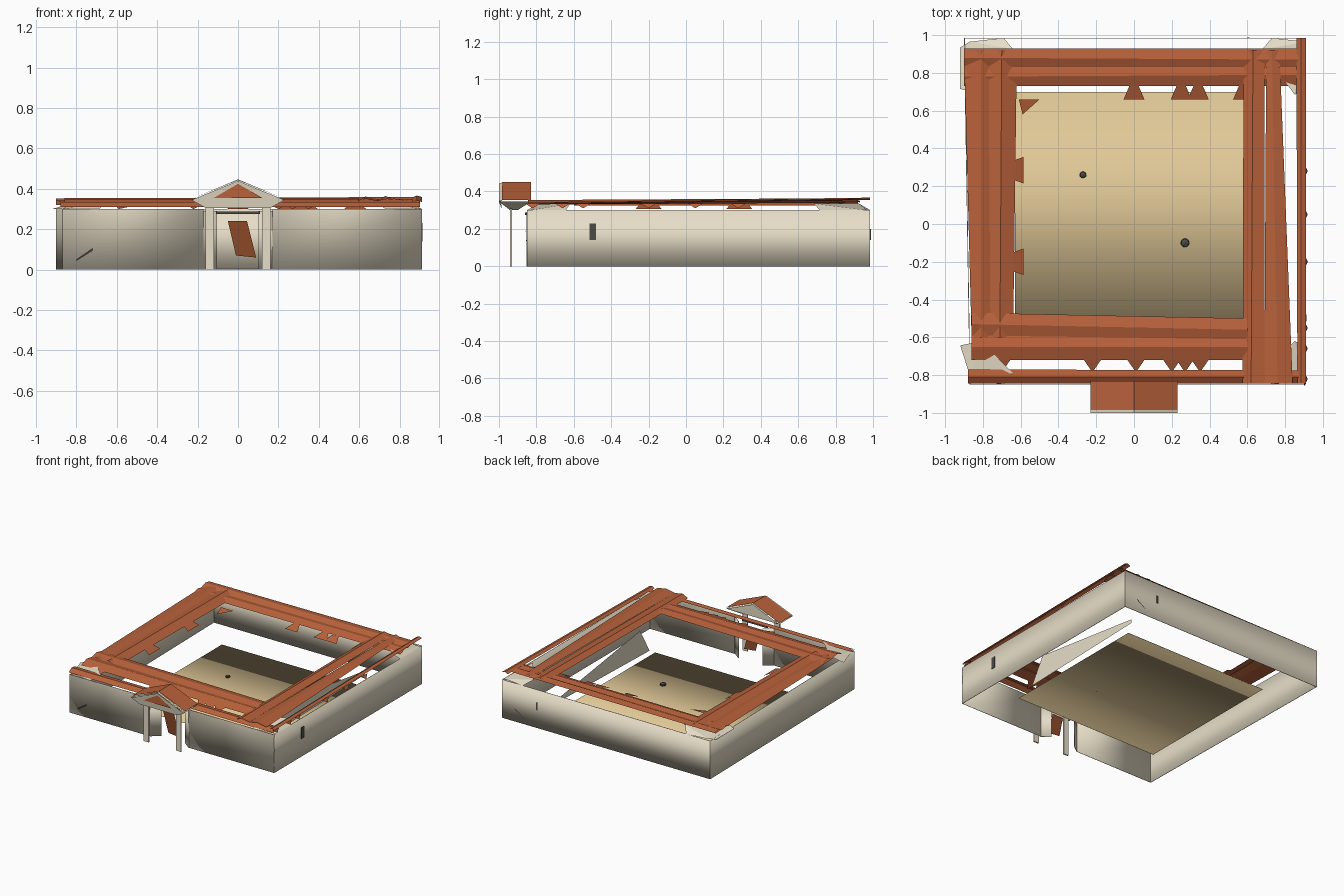
import bpy
import bmesh
from mathutils import Vector

default_cube = bpy.data.objects.get("Cube")
if default_cube:
    bpy.data.objects.remove(default_cube, do_unlink=True)


def make_material(name, colour):
    material = bpy.data.materials.new(name)
    material.use_nodes = True
    rgba = (*colour, 1.0)
    material.diffuse_color = rgba
    material.node_tree.nodes["Principled BSDF"].inputs["Base Color"].default_value = rgba
    return material


plaster = make_material("cream plaster", (0.83, 0.76, 0.60))
tile = make_material("terracotta tile", (0.48, 0.12, 0.043))
sand = make_material("sandy floor", (0.75, 0.58, 0.31))
wood = make_material("brown wood", (0.27, 0.07, 0.022))
slate = make_material("dark slate", (0.07, 0.07, 0.065))


def sheet(name, points, material, faces=None, smooth=False):
    """Open surface; one polygon unless faces are given."""
    mesh = bpy.data.meshes.new(name)
    mesh.from_pydata(points, [], faces or [tuple(range(len(points)))])
    mesh.materials.append(material)
    for polygon in mesh.polygons:
        polygon.use_smooth = smooth
    obj = bpy.data.objects.new(name, mesh)
    bpy.context.scene.collection.objects.link(obj)
    return obj


def wall(name, start, end, high, capped=True, closed_ends=False):
    """Thin wall, soft along its edges; its outside is right of start to end."""
    a, b = Vector((*start, 0)), Vector((*end, 0))
    inward = Vector((0, 0, 1)).cross(b - a).normalized() * 0.004
    up = Vector((0, 0, high))
    points = [a, b, b + up, a + up]
    points += [p + inward for p in points]
    faces = [(0, 1, 2, 3), (5, 4, 7, 6), (4, 5, 1, 0)]
    if capped:
        faces.append((3, 2, 6, 7))
    if closed_ends:
        faces += [(4, 0, 3, 7), (1, 5, 6, 2)]
    return sheet(name, points, plaster, faces, smooth=True)


def box(name, low, high, material):
    bm = bmesh.new()
    bmesh.ops.create_cube(bm, size=1)
    low, high = Vector(low), Vector(high)
    for v in bm.verts:
        v.co = (low + high) / 2 + v.co * (high - low)
    mesh = bpy.data.meshes.new(name)
    bm.to_mesh(mesh)
    bm.free()
    mesh.materials.append(material)
    obj = bpy.data.objects.new(name, mesh)
    bpy.context.scene.collection.objects.link(obj)
    return obj


def roof_band(name, along_x, span, starts, ends, heights, rise=0):
    """Long folded strip of roofing; starts and ends are offsets across it."""
    points = []
    for position, offsets, lift in zip(span, (starts, ends), (0, rise)):
        for offset, z in zip(offsets, heights):
            plan = (position, offset) if along_x else (offset, position)
            points.append((*plan, z + lift))
    n = len(heights)
    sheet(name, points, tile, [(i, i + 1, n + i + 1, n + i) for i in range(n - 1)])


# Outer walls
LEFT, RIGHT, FRONT, BACK, TOP = -0.87, 0.91, -0.85, 0.985, 0.3
BACK_LEFT = -0.9
DOOR = 0.17
wall("back_wall", (RIGHT, BACK), (BACK_LEFT, BACK), TOP)
wall("west_wall", (BACK_LEFT, BACK), (LEFT, FRONT), TOP)
wall("east_wall", (RIGHT, FRONT), (RIGHT, BACK), TOP)
wall("front_wall_west", (LEFT, FRONT), (-DOOR, FRONT), TOP, False, True)
wall("front_wall_east", (DOOR, FRONT), (RIGHT, FRONT), TOP, False, True)

# Remaining inner wall beside the courtyard
sheet("inner_wall", [(0.61, -0.42, 0.07), (0.61, 0.7, 0.1), (0.61, 0.7, 0.13),
                     (0.61, -0.3, 0.27)], plaster)

# Wall caps that fold inward at the corners
for cx, flare, sx, side in ((LEFT, -0.92, 1, "west"), (RIGHT, RIGHT, -1, "east")):
    for cy, sy, reach, end in ((FRONT, 1, 0.23, "front"), (BACK, -1, 0.3, "back")):
        corner = (cx, cy + sy * 0.02, TOP)
        x_end = (cx + sx * 0.18, cy, TOP)
        x_inner = (cx + sx * 0.23, cy + sy * 0.06, 0.335)
        y_inner = (cx + sx * 0.06, cy + sy * reach, 0.335)
        y_end = (flare, cy + sy * reach * 0.9, TOP)
        y_start = (flare if sy < 0 else cx, cy + sy * 0.05, TOP)
        sheet(f"{end}_{side}_corner_cap",
              [corner, x_end, x_inner, y_inner, y_end, y_start], plaster,
              [(0, 1, 2), (0, 2, 3), (0, 3, 4, 5)])

# Courtyard floor, softly rounded down at its front and back edges
sheet("courtyard_floor", [(x, y, z) for y, z in ((-0.53, 0.002), (-0.53, 0.006),
                                                 (0.7, 0.006), (0.7, 0.002))
                          for x in (-0.63, 0.64)], sand,
      [(i, i + 1, i + 3, i + 2) for i in (0, 2, 4)], smooth=True)

# Two small stones in the courtyard
for x, y, r in ((0.27, -0.1, 0.026), (-0.27, 0.26, 0.02)):
    bpy.ops.mesh.primitive_ico_sphere_add(subdivisions=1, radius=r, location=(x, y, 0.02))
    stone = bpy.context.object
    stone.name = "courtyard_stone"
    stone.scale.z = 0.6
    stone.data.materials.append(slate)

# Folded tile roofs around the courtyard
roof_band("west_roof", False, (-0.6, 0.92),
          (-0.86, -0.81, -0.76, -0.71, -0.64),
          (-0.9, -0.81, -0.77, -0.70, -0.62),
          (0.335, 0.35, 0.335, 0.352, 0.325))
roof_band("back_roof", True, (-0.9, 0.9),
          (0.73, 0.78, 0.83, 0.88, 0.93), (0.73, 0.79, 0.83, 0.87, 0.93),
          (0.32, 0.342, 0.333, 0.352, 0.342), 0.008)
roof_band("front_roof", True, (-0.86, 0.6),
          (-0.72, -0.65, -0.59, -0.53, -0.47), (-0.72, -0.65, -0.61, -0.56, -0.5),
          (0.325, 0.35, 0.338, 0.354, 0.34))
roof_band("front_eave", True, (-0.88, 0.9),
          (-0.845, -0.81, -0.77), (-0.845, -0.81, -0.775), (0.31, 0.335, 0.33))
roof_band("east_inner_roof", False, (-0.845, 0.92),
          (0.575, 0.62, 0.69), (0.58, 0.63, 0.69), (0.33, 0.352, 0.34), 0.01)
roof_band("east_outer_roof", False, (-0.845, 0.92),
          (0.69, 0.76, 0.84), (0.70, 0.73, 0.77), (0.34, 0.354, 0.34), 0.01)
roof_band("east_eave", False, (-0.845, 0.985),
          (0.865, 0.885, 0.91), (0.86, 0.885, 0.91), (0.33, 0.342, 0.335), 0.025)

# Loose eave tiles, pointing down into the gaps
for x in (0, 0.25, 0.34, 0.58):
    sheet("back_eave_tile", [(x - 0.055, 0.66, 0.3), (x + 0.055, 0.66, 0.3),
                             (x + 0.025, 0.73, 0.325), (x - 0.025, 0.73, 0.325)], tile)
for y in (0.285, -0.2):
    sheet("west_eave_tile", [(-0.585, y - 0.07, 0.305), (-0.585, y + 0.07, 0.305),
                             (-0.64, y + 0.05, 0.33), (-0.64, y - 0.05, 0.33)], tile)
for x in (-0.7, -0.22, 0.01, 0.2, 0.27, 0.35):
    sheet("front_eave_tile", [(x - 0.045, -0.72, 0.325), (x + 0.045, -0.72, 0.325),
                              (x, -0.785, 0.3)], tile)
for y in (-0.82, -0.66, -0.55, -0.2, 0.05, 0.28):
    sheet("east_eave_tile", [(0.9, y - 0.04, 0.335), (0.92, y, 0.31),
                             (0.9, y + 0.04, 0.335)], tile)
sheet("corner_eave_tile", [(-0.61, 0.66, 0.32), (-0.5, 0.66, 0.32),
                           (-0.59, 0.58, 0.3)], tile)

# Entrance porch: gable, roof slopes and soffit
HALF, EAVE, RIDGE, NOSE, REAR = 0.23, 0.35, 0.45, -0.985, -0.83
sheet("porch_gable", [(-0.16, -0.985, 0.305), (0.16, -0.985, 0.305),
                      (HALF, -1.0, 0.345), (0, -1.0, 0.44), (-HALF, -1.0, 0.345)], plaster)
sheet("porch_gable_panel", [(-0.12, -1.0, 0.355), (0.12, -1.0, 0.355),
                            (0, -1.0, 0.425)], tile).location.y = -0.002
sheet("porch_back_gable", [(HALF, REAR, 0.345), (-HALF, REAR, 0.345),
                           (0, REAR, 0.44)], plaster)
for s, side in ((-1, "west"), (1, "east")):
    sheet(f"porch_roof_{side}", [(0, NOSE, RIDGE), (0, REAR, RIDGE),
                                 (s * HALF, REAR, EAVE + 0.005),
                                 (s * HALF, NOSE, EAVE + 0.005)], tile)
    sheet(f"porch_fascia_{side}", [(0, -1.0, 0.443), (0, NOSE, 0.447),
                                   (s * HALF, NOSE, EAVE), (s * HALF, -1.0, EAVE)], plaster)
    sheet(f"porch_soffit_{side}", [(s * HALF, -1.0, 0.345), (s * HALF, REAR, 0.345),
                                   (s * 0.13, -0.9, 0.3), (s * 0.13, -0.94, 0.3)], plaster)
    # Posts and door reveals
    x = s * 0.14
    box(f"porch_post_{side}", (x - 0.022, -0.94, 0), (x + 0.022, -0.93, 0.31), plaster)
    wall(f"door_reveal_{side}", (s * DOOR, FRONT), (s * 0.105, -0.80), 0.29)

# Door lintel and hanging door leaf
box("door_lintel", (-0.11, -0.86, 0.275), (0.11, -0.85, 0.288), slate)
sheet("door_leaf", [(-0.05, -0.86, 0.24), (0.045, -0.86, 0.24),
                    (0.09, -0.85, 0.06), (-0.01, -0.85, 0.07)], wood)

# Small windows and slanted slits in the outer walls
box("east_window", (RIGHT, -0.515, 0.14), (RIGHT + 0.004, -0.48, 0.23), slate)
box("back_window", (0.6, BACK, 0.14), (0.612, BACK + 0.003, 0.2), slate)
for name, x, y in (("front_slit", -0.8, FRONT - 0.002), ("back_slit", 0.72, BACK + 0.002)):
    sheet(name, [(x, y, 0.045), (x + 0.08, y, 0.095),
                 (x + 0.08, y, 0.105), (x, y, 0.05)], slate)
